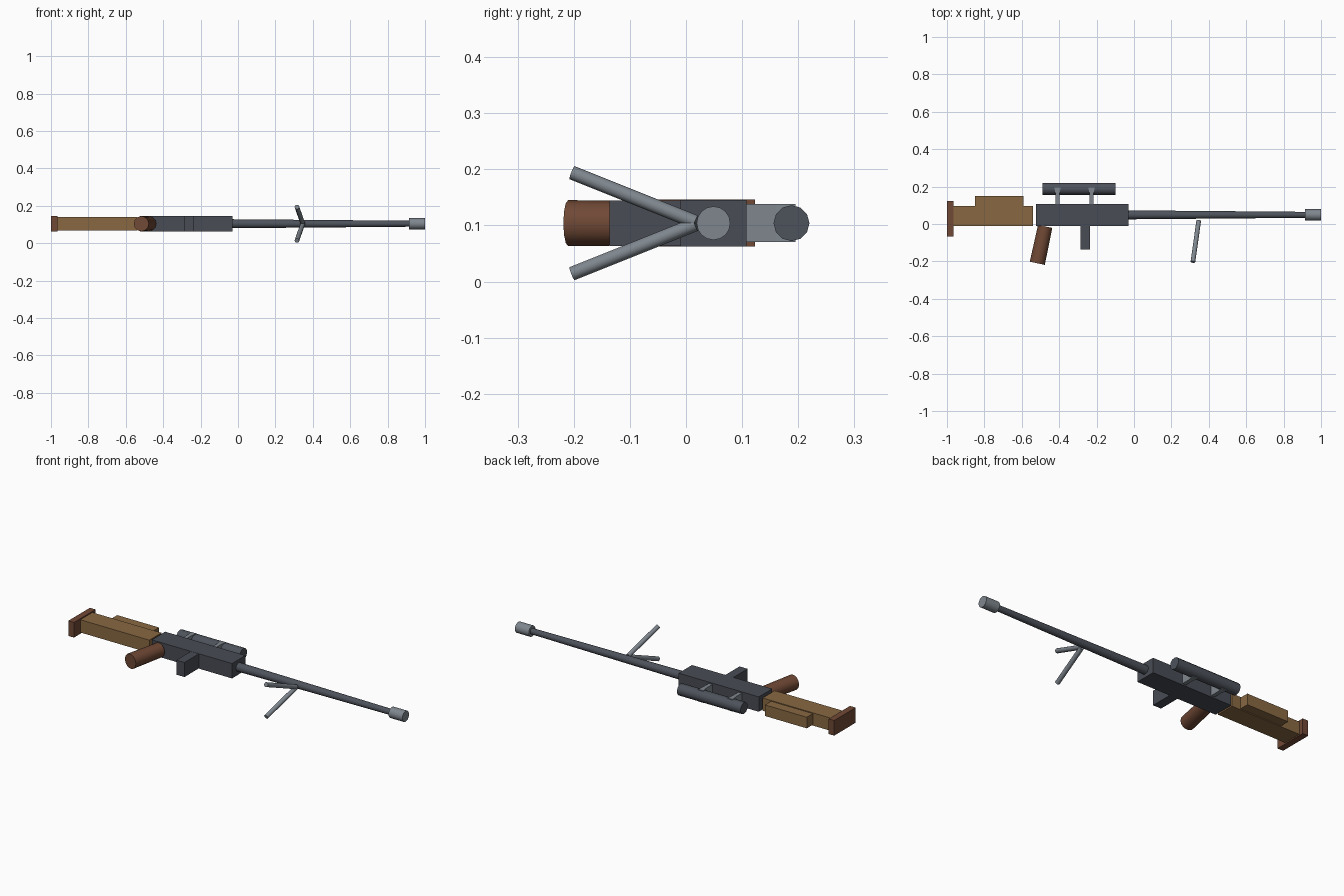
import bpy, bmesh, math
from mathutils import Vector

if "Cube" in bpy.data.objects:
    bpy.data.objects.remove(bpy.data.objects["Cube"])

ZC = 0.104  # mid height of the side-lying model


def material(name, rgb):
    m = bpy.data.materials.new(name)
    m.diffuse_color = (*rgb, 1)
    m.use_nodes = True
    m.node_tree.nodes["Principled BSDF"].inputs["Base Color"].default_value = m.diffuse_color
    return m


TAN = material("tan wood", (0.25, 0.14, 0.055))
BROWN = material("brown wood", (0.16, 0.065, 0.035))
DARK = material("dark metal", (0.065, 0.072, 0.09))
BARREL = material("barrel metal", (0.075, 0.085, 0.105))
LIGHT = material("light metal", (0.21, 0.24, 0.27))


def box(name, x0, x1, y0, y1, half, mat):
    bpy.ops.mesh.primitive_cube_add(size=1, location=((x0 + x1) / 2, (y0 + y1) / 2, ZC))
    ob = bpy.context.object
    ob.name = name
    ob.scale = (x1 - x0, y1 - y0, 2 * half)
    bpy.ops.object.transform_apply(location=False, rotation=False, scale=True)
    ob.data.materials.append(mat)
    return ob


def rod(name, a, b, r0, r1, sides, mat):
    a, b = Vector(a), Vector(b)
    d = b - a
    bpy.ops.mesh.primitive_cone_add(vertices=sides, radius1=r0, radius2=r1,
                                    depth=d.length, location=(a + b) / 2)
    ob = bpy.context.object
    ob.name = name
    ob.rotation_mode = 'QUATERNION'
    ob.rotation_quaternion = d.to_track_quat('Z', 'Y')
    ob.data.materials.append(mat)
    bpy.ops.object.shade_smooth_by_angle(angle=math.radians(40))
    return ob


# Shoulder stock
box("stock", -0.965, -0.54, -0.01, 0.097, 0.0355, TAN)
box("cheek_rest", -0.85, -0.592, 0.09, 0.15, 0.031, TAN)
box("butt_plate", -1.0, -0.965, -0.067, 0.123, 0.042, BROWN)

# Body
box("receiver", -0.525, -0.03, -0.01, 0.108, 0.0415, DARK)
box("magazine", -0.285, -0.235, -0.136, 0.0, 0.0405, DARK)
rod("grip", (-0.475, -0.013, ZC), (-0.517, -0.21, ZC), 0.039, 0.041, 12, BROWN)

# Barrel and muzzle
rod("barrel", (-0.035, 0.049, ZC), (0.92, 0.049, ZC), 0.024, 0.016, 16, BARREL)
rod("muzzle", (0.915, 0.049, ZC), (1.0, 0.049, ZC), 0.03, 0.03, 16, LIGHT)

# Scope on two flared mounts
rod("scope", (-0.49, 0.188, ZC), (-0.098, 0.188, ZC), 0.032, 0.032, 12, BARREL)
PROFILE = [(-0.011, 0.105), (0.011, 0.105), (0.011, 0.16),
           (0.017, 0.195), (-0.017, 0.195), (-0.011, 0.16)]
for i, x in enumerate((-0.409, -0.227)):
    bm = bmesh.new()
    face = bm.faces.new([bm.verts.new((px, py, ZC - 0.034)) for px, py in PROFILE])
    ext = bmesh.ops.extrude_face_region(bm, geom=[face])["geom"]
    bmesh.ops.translate(bm, vec=(0, 0, 0.068),
                        verts=[v for v in ext if isinstance(v, bmesh.types.BMVert)])
    bmesh.ops.recalc_face_normals(bm, faces=bm.faces)
    me = bpy.data.meshes.new("scope_mount")
    bm.to_mesh(me)
    bm.free()
    me.materials.append(LIGHT)
    ob = bpy.data.objects.new(f"scope_mount_{i + 1}", me)
    ob.location.x = x
    bpy.context.collection.objects.link(ob)

# Splayed bipod legs
for side, name in ((1, "bipod_leg_upper"), (-1, "bipod_leg_lower")):
    rod(name, (0.346, 0.017, ZC + side * 0.002), (0.315, -0.203, ZC + side * 0.09),
        0.0125, 0.0125, 12, LIGHT)
